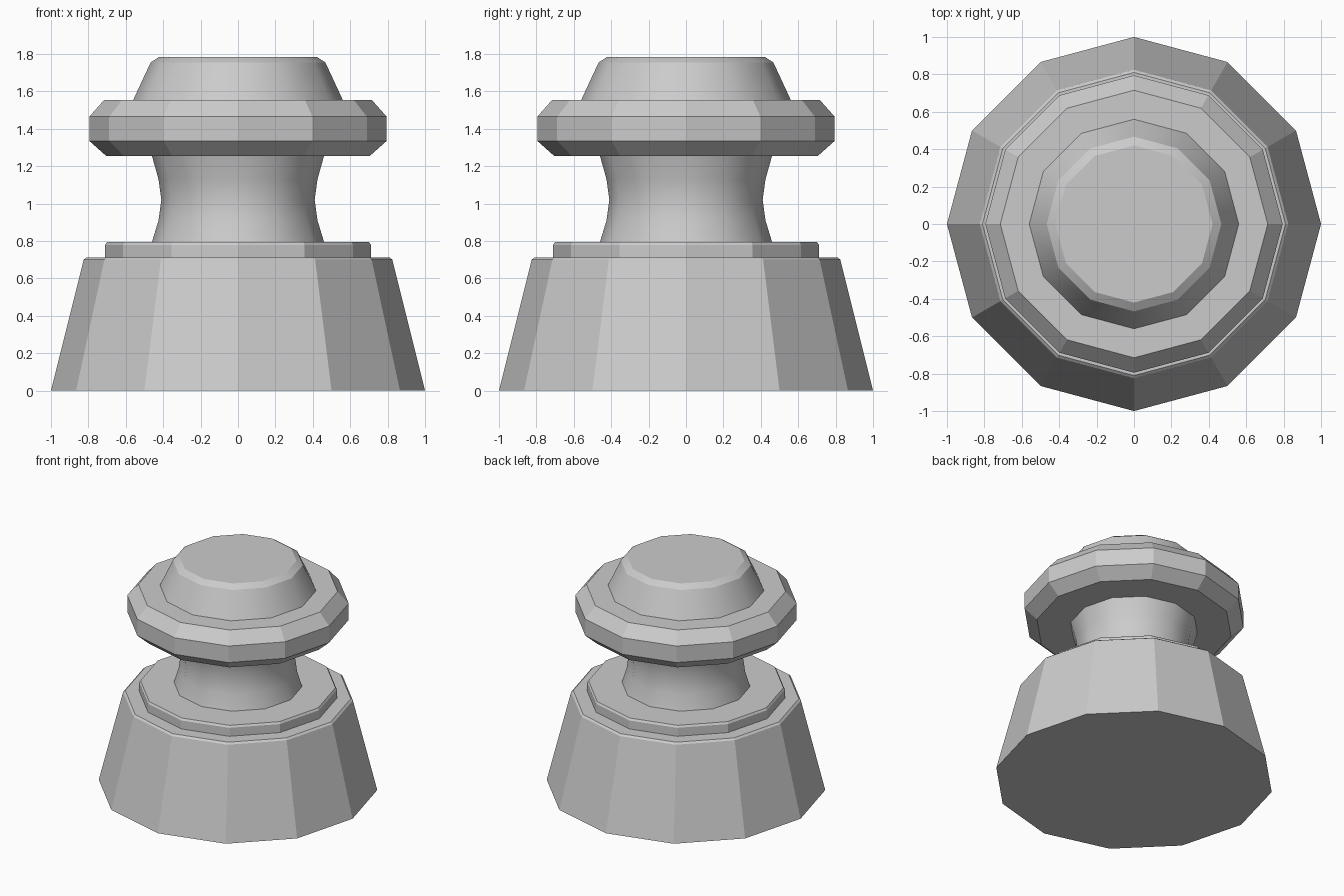
import bpy, bmesh, math

if "Cube" in bpy.data.objects:
    bpy.data.objects.remove(bpy.data.objects["Cube"])

SIDES = 12


def ring_part(name, profile, smooth_angle=None, cap_bottom=False, cap_top=False):
    """Revolve (radius, z) points, listed bottom to top, into a 12-sided band."""
    bm = bmesh.new()
    rings = [[bm.verts.new((r * math.cos(math.tau * i / SIDES),
                            r * math.sin(math.tau * i / SIDES), z))
              for i in range(SIDES)] for r, z in profile]
    for low, high in zip(rings, rings[1:]):
        for i in range(SIDES):
            j = (i + 1) % SIDES
            bm.faces.new((low[i], low[j], high[j], high[i]))
    if cap_bottom:
        bm.faces.new(rings[0][::-1])
    if cap_top:
        bm.faces.new(rings[-1])
    mesh = bpy.data.meshes.new(name)
    bm.to_mesh(mesh)
    bm.free()
    ob = bpy.data.objects.new(name, mesh)
    bpy.context.collection.objects.link(ob)
    if smooth_angle:
        bpy.ops.object.select_all(action='DESELECT')
        ob.select_set(True)
        bpy.context.view_layer.objects.active = ob
        bpy.ops.object.shade_smooth_by_angle(angle=math.radians(smooth_angle))
    return ob


# Tapered foot with a stepped shoulder
ring_part("base", [(1.0, 0), (0.825, 0.70), (0.81, 0.713), (0.71, 0.713),
                   (0.71, 0.78), (0.70, 0.795), (0.46, 0.795)], cap_bottom=True)

# Waisted neck
ring_part("neck", [(0.46, 0.795), (0.425, 0.91), (0.41, 1.02),
                   (0.425, 1.13), (0.46, 1.255)], smooth_angle=35)

# Chamfered collar
ring_part("collar", [(0.46, 1.255), (0.705, 1.255), (0.795, 1.335),
                     (0.795, 1.465), (0.715, 1.555), (0.56, 1.555)])

# Tapered cap with a bevelled rim
ring_part("cap", [(0.56, 1.555), (0.467, 1.755), (0.42, 1.785)],
          smooth_angle=32, cap_top=True)
